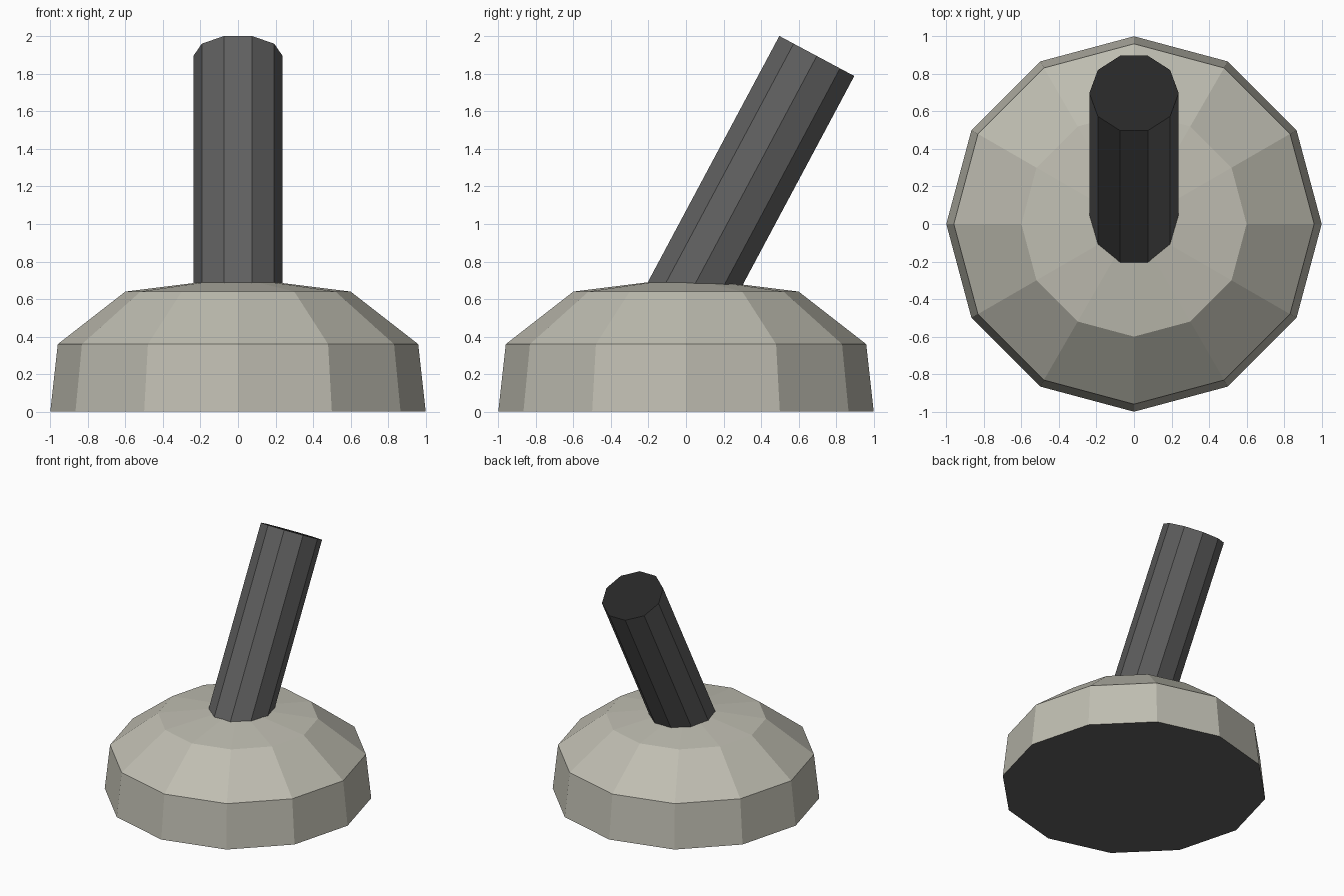
import bpy, bmesh, math
from mathutils import Vector, Matrix

if "Cube" in bpy.data.objects:
    bpy.data.objects.remove(bpy.data.objects["Cube"])


def material(name, rgb):
    m = bpy.data.materials.new(name)
    m.diffuse_color = (*rgb, 1)
    m.use_nodes = True
    m.node_tree.nodes["Principled BSDF"].inputs["Base Color"].default_value = m.diffuse_color
    return m


stone = material("warm_grey", (0.52, 0.51, 0.44))
dark = material("dark_grey", (0.115, 0.115, 0.115))
black = material("near_black", (0.02, 0.02, 0.02))


def lathe(name, profile, sides, mats, matrix=Matrix()):
    """Stack polygon rings of (radius, z); radius 0 closes to a point."""
    bm = bmesh.new()
    rings = []
    for r, z in profile:
        n = sides if r else 1
        rings.append([bm.verts.new((r * math.cos(math.tau * i / sides),
                                    r * math.sin(math.tau * i / sides), z)) for i in range(n)])
    for a, b in zip(rings, rings[1:]):
        for i in range(sides):
            j = (i + 1) % sides
            bm.faces.new([a[i], a[j], b[0]] if len(b) == 1 else [a[i], a[j], b[j], b[i]])
    bm.faces.new(rings[0][::-1]).material_index = 1      # underside
    if len(rings[-1]) > 1:
        bm.faces.new(rings[-1]).material_index = 2       # end cap
    bmesh.ops.recalc_face_normals(bm, faces=bm.faces)
    bm.transform(matrix)
    mesh = bpy.data.meshes.new(name)
    bm.to_mesh(mesh)
    bm.free()
    for m in mats:
        mesh.materials.append(m)
    obj = bpy.data.objects.new(name, mesh)
    bpy.context.collection.objects.link(obj)
    return obj


# Domed twelve-sided base with a dark underside
lathe("base", [(1, 0), (0.96, 0.36), (0.6, 0.64), (0, 0.715)], 12, [stone, dark])

# Ten-sided lever leaning towards the back, with a black end
tilt = math.atan2(0.70, 1.31)
place = Matrix.Translation(Vector((0, 0.697, 1.895))) @ Matrix.Rotation(-tilt, 4, 'X')
lathe("lever", [(0.238, -1.6), (0.238, 0)], 10, [dark, dark, black], place)
